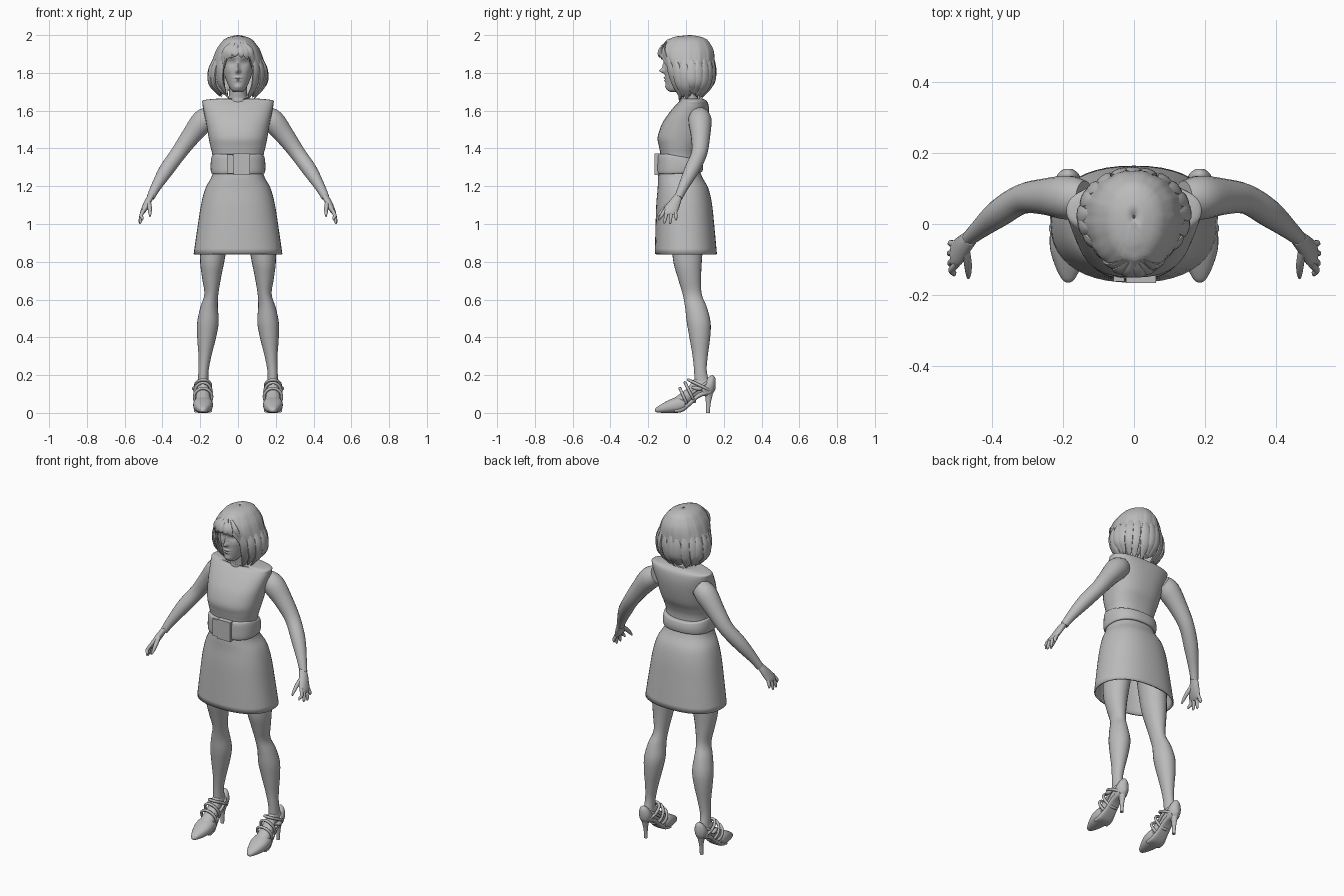
import bpy, math, random
from mathutils import Vector

random.seed(4)
grey = bpy.data.materials.new("plain_grey")
grey.diffuse_color = (0.5, 0.5, 0.5, 1)


def make(name, verts, faces, mirror=False, thick=0, angle=50):
    me = bpy.data.meshes.new(name)
    me.from_pydata([tuple(v) for v in verts], [], faces)
    me.materials.append(grey)
    ob = bpy.data.objects.new(name, me)
    bpy.context.collection.objects.link(ob)
    bpy.ops.object.select_all(action='DESELECT')
    ob.select_set(True)
    bpy.context.view_layer.objects.active = ob
    bpy.ops.object.mode_set(mode='EDIT')
    bpy.ops.mesh.select_all(action='SELECT')
    bpy.ops.mesh.normals_make_consistent(inside=False)
    bpy.ops.object.mode_set(mode='OBJECT')
    bpy.ops.object.shade_smooth_by_angle(angle=math.radians(angle))
    if thick:
        s = ob.modifiers.new("thickness", 'SOLIDIFY')
        s.thickness, s.offset = thick, -1
    if mirror:
        ob.modifiers.new("mirror", 'MIRROR')
    return ob


def smooth_rows(rows, sub):
    """Catmull-Rom interpolation through rows of numbers."""
    out = []
    for i in range(len(rows) - 1):
        a, b, c, d = (rows[max(i - 1, 0)], rows[i], rows[i + 1], rows[min(i + 2, len(rows) - 1)])
        for k in range(sub):
            t = k / sub
            out.append([0.5 * (2 * q + (r - p) * t + (2 * p - 5 * q + 4 * r - s) * t * t
                               + (3 * q - p - 3 * r + s) * t ** 3) for p, q, r, s in zip(a, b, c, d)])
    return out + [list(rows[-1])]


def skin(rings, caps=True, loop=False):
    n, m = len(rings[0]), len(rings)
    verts = [v for r in rings for v in r]
    faces = [(i * n + j, i * n + (j + 1) % n, (i + 1) % m * n + (j + 1) % n, (i + 1) % m * n + j)
             for i in range(m if loop else m - 1) for j in range(n)]
    if caps and not loop:
        faces += [tuple(range(n)), tuple(range((m - 1) * n, m * n))]
    return verts, faces


def loft(name, rows, axis='z', sides=28, p=2.0, sub=4, caps=True, bend=None, **kw):
    """Rows: position, low side, high side, half width, centre x."""
    rings = []
    for pos, lo, hi, hx, *cx in smooth_rows(rows, sub):
        ring = []
        for j in range(sides):
            a = 2 * math.pi * j / sides
            c, s = math.cos(a), math.sin(a)
            x = math.copysign(abs(c) ** (2 / p), c) * hx + (cx[0] if cx else 0)
            h = (lo + hi) / 2 + math.copysign(abs(s) ** (2 / p), s) * (hi - lo) / 2
            v = Vector((x, h, pos) if axis == 'z' else (x, pos, h))
            ring.append(bend(v) if bend else v)
        rings.append(ring)
    return make(name, *skin(rings, caps), **kw)


def tube(name, pts, sides=10, sub=4, loop=False, flat=1.0, **kw):
    """Round tube along x, y, z, radius points."""
    rows = pts if loop else smooth_rows(pts, sub)
    P, rings = [Vector(r[:3]) for r in rows], []
    for i, r in enumerate(rows):
        nxt = P[(i + 1) % len(P)] if loop else P[min(i + 1, len(P) - 1)]
        t = (nxt - P[i - 1 if loop else max(i - 1, 0)]).normalized()
        u = t.cross(Vector((0.31, 0.9, 0.3))).normalized()
        if flat != 1:                       # flattened locks lie against the head
            u = (P[i] - Vector((0, 0.02, P[i].z))).normalized()
            u = (u - t * u.dot(t)).normalized()
        w = t.cross(u)
        rings.append([P[i] + r[3] * (flat * u * math.cos(a) + w * math.sin(a))
                      for a in [2 * math.pi * k / sides for k in range(sides)]])
    return make(name, *skin(rings, True, loop), **kw)


# Dress bodice, with flat shoulders and a fitted waist
loft("bodice", [(1.27, -.135, .065, .13), (1.36, -.135, .062, .135), (1.41, -.143, .075, .146),
                (1.46, -.15, .098, .156), (1.53, -.127, .115, .168), (1.59, -.088, .122, .18),
                (1.635, -.05, .118, .188), (1.655, -.03, .105, .182), (1.664, -.038, .085, .1),
                (1.66, -.04, .075, .06)], p=2.4, sides=40, sub=5)

# Skirt, open at the hem
loft("skirt", [(1.31, -.138, .065, .128), (1.25, -.148, .085, .14), (1.19, -.15, .118, .172),
               (1.11, -.157, .137, .194), (1.0, -.161, .149, .212), (.84, -.165, .164, .235)],
     p=2.3, sides=44, caps=False, thick=.008)


# Belt, narrower at the back, and its buckle
def belt_bend(v):
    k = min(max((v.y + .1) / .18, 0), 1)
    return Vector((v.x, v.y, 1.318 - .012 * k + (v.z - 1.318) * (1 - .4 * k)))


loft("belt", [(1.265, -.14, .06, .125), (1.265, -.152, .082, .139), (1.28, -.157, .088, .144),
              (1.318, -.157, .09, .145), (1.355, -.156, .086, .142), (1.37, -.15, .08, .136),
              (1.37, -.135, .06, .12)], p=2.4, sides=44, bend=belt_bend, angle=65)


def plate(name, cx, cz, w, h, y, d):
    verts = [(cx + sx * w / 2, yy, cz + sz * h / 2) for yy in (y, y + d)
             for sx, sz in ((-1, -1), (1, -1), (1, 1), (-1, 1))]
    make(name, verts, [(0, 1, 2, 3), (4, 5, 6, 7)] + [(i, (i + 1) % 4, (i + 1) % 4 + 4, i + 4) for i in range(4)],
         angle=30)


plate("belt_buckle", .02, 1.317, .085, .115, -.166, .03)
plate("belt_tab", -.042, 1.317, .03, .10, -.162, .03)

# Neck
loft("neck", [(1.6, -.04, .08, .07), (1.66, -.038, .066, .053), (1.7, -.045, .06, .047), (1.78, -.055, .06, .048)])

# Head, with the face pushed in and out around its features: x, z, spread x, spread z, depth
BUMPS = [(0, 1.81, .011, .011, .026), (0, 1.832, .008, .022, .013), (.033, 1.853, .018, .012, -.010),
         (.033, 1.853, .010, .005, .006), (.03, 1.882, .022, .007, .005), (0, 1.774, .018, .005, .008),
         (0, 1.759, .015, .005, .007), (0, 1.767, .02, .002, -.004), (0, 1.725, .02, .012, .006),
         (.05, 1.815, .018, .018, .004)]


def face_bend(v):
    if v.y < -.03:
        for x, z, sx, sz, d in BUMPS:
            v.y -= d * math.exp(-((abs(v.x) - x) / sx) ** 2 - ((v.z - z) / sz) ** 2)
    return v


loft("head", [(1.698, -.08, -.03, .02), (1.708, -.098, -.01, .034), (1.73, -.105, .025, .049),
              (1.765, -.110, .055, .064), (1.8, -.112, .08, .076), (1.85, -.114, .1, .083),
              (1.9, -.122, .11, .084), (1.945, -.1, .1, .07), (1.975, -.05, .06, .03)],
     sides=72, sub=8, bend=face_bend)

# Hair: height, side radius, front y, back y
HAIR = [(2.0, .004, .015, .025), (1.993, .045, -.055, .08), (1.975, .078, -.1, .115), (1.93, .112, -.138, .143),
        (1.9, .124, -.148, .15), (1.87, .134, -.143, .152), (1.8, .153, -.10, .15), (1.75, .148, -.075, .142),
        (1.7, .118, -.055, .11), (1.65, .08, -.035, .075)]


def hair_point(a, z, out=1.0):
    """Angle 0 faces front."""
    for u, v in zip(HAIR, HAIR[1:]):
        if z >= v[0]:
            break
    t = min(max((u[0] - z) / (u[0] - v[0]), 0), 1)
    rx, yf, yb = [u[k] + (v[k] - u[k]) * t for k in (1, 2, 3)]
    c = math.cos(a)
    return Vector((rx * math.sin(a) * out, .02 + out * ((yf - .02) * c if c > 0 else (.02 - yb) * c), z))


COLS, ROWS = 96, 18
rings = []
for i in range(ROWS):
    s = i / (ROWS - 1)
    ring = []
    for j in range(COLS):
        a = 2 * math.pi * j / COLS
        d = abs(math.degrees(a) - 360 * (a > math.pi))
        k = min(max((d - 27) / 14, 0), 1)
        fringe = 1.893 + .014 * math.sin(7 * a + .6)
        bob = 1.69 + .012 * math.sin(11 * a) + .008 * math.sin(23 * a)
        z = 2 - (2 - fringe - (bob - fringe) * k * k * (3 - 2 * k)) * s ** 1.5
        ring.append(hair_point(a, z, 1 + s * (.02 * math.sin(13 * a + 2 * s) + .012 * math.sin(29 * a))))
    rings.append(ring)
make("hair", *skin(rings, False), thick=.012)

# Loose locks around the bob, and a parted fringe
for n in range(17):
    a = math.radians(42 + n * 276 / 16)
    tip, turn = random.uniform(1.655, 1.69), random.uniform(-.12, .12)
    pts = [(*hair_point(a + turn * t, 1.88 + (tip - 1.88) * t, .96 + .05 * math.sin(3 * t)), r)
           for t, r in ((0, .008), (.3, .026), (.65, .027), (.88, .015), (1, .002))]
    tube("hair_lock", pts, flat=.4)
for deg, tip in ((-36, 1.84), (-22, 1.872), (-8, 1.885), (8, 1.88), (20, 1.872), (35, 1.84)):
    a = math.radians(deg)
    pts = [(*hair_point(a * k, z, .985), r)
           for k, z, r in ((.5, 1.965, .004), (.8, 1.93, .018), (1, 1.9, .018), (1.15, tip, .002))]
    tube("fringe_lock", pts, flat=.35)

# Arms and hands
tube("arm", [(.14, .072, 1.575, .05), (.185, .074, 1.545, .062), (.25, .077, 1.465, .051), (.315, .07, 1.375, .042),
             (.38, .03, 1.285, .039), (.435, -.015, 1.195, .027), (.463, -.04, 1.14, .021)],
     sides=20, mirror=True)
loft("palm", [(1.16, -.057, -.018, .017, .455), (1.125, -.085, -.025, .02, .474), (1.09, -.113, -.035, .019, .49),
              (1.065, -.123, -.045, .015, .503), (1.05, -.118, -.05, .008, .51)], sides=16, mirror=True)
for y, ty, tx, tz in ((-.112, -.145, .507, 1.02), (-.094, -.117, .517, 1.003), (-.075, -.085, .519, 1.0),
                      (-.057, -.052, .516, 1.02)):
    tube("finger", [(.498, y, 1.075, .010), (.513, (y + ty) / 2, 1.045, .0095),
                    (tx, ty * .8 + y * .2, tz + .012, .008), (tx - .001, ty, tz, .003)], sides=8, mirror=True)
tube("thumb", [(.475, -.07, 1.12, .013), (.468, -.105, 1.09, .012), (.466, -.135, 1.06, .009),
               (.466, -.152, 1.04, .004)], sides=8, mirror=True)

# Legs and feet
loft("leg", [(1.02, -.08, .1, .08, .115), (.82, -.07, .085, .066, .135), (.72, -.045, .08, .051, .14),
             (.63, -.018, .083, .037, .141), (.56, -.005, .11, .046, .153), (.48, .004, .13, .057, .159),
             (.4, .018, .128, .05, .166), (.3, .035, .115, .034, .175), (.22, .043, .11, .027, .183),
             (.14, .045, .13, .028, .185)], sides=24, mirror=True)
loft("foot", [(-.09, .02, .06, .034, .185), (-.04, .02, .095, .041, .185), (.01, .045, .135, .037, .185),
              (.05, .075, .185, .031, .185), (.1, .1, .19, .03, .185), (.135, .12, .17, .018, .185)],
     axis='y', sides=20, mirror=True)

# Pointed shoes: toe, arched sole, heel cup, heel and straps
loft("shoe_toe", [(-.165, .008, .018, .004, .185), (-.155, .003, .03, .018, .185), (-.12, 0, .052, .036, .185),
                  (-.075, 0, .075, .05, .185), (-.035, .002, .085, .052, .185), (-.005, .02, .07, .046, .185)],
     axis='y', p=2.4, mirror=True)
loft("shoe_sole", [(-.06, 0, .02, .048, .185), (-.02, .005, .035, .046, .185), (.02, .035, .065, .037, .185),
                   (.07, .08, .108, .032, .185), (.13, .1, .13, .028, .185)], axis='y', p=3, mirror=True)
loft("heel_cup", [(.09, .09, .15, .033, .185), (.115, .088, .185, .036, .185), (.14, .1, .2, .03, .185),
                  (.155, .125, .185, .012, .185)], axis='y', mirror=True)
loft("stiletto", [(.125, .085, .148, .028, .185), (.09, .1, .14, .017, .185), (.05, .105, .131, .011, .185),
                  (0, .106, .126, .010, .185)], sides=14, mirror=True)
for y, z, rx, ry, rz in ((-.012, .085, .047, .02, .045), (.02, .11, .044, .025, .05),
                         (.075, .145, .04, .062, .03), (.06, .125, .039, .06, -.042)):
    ring = [(.185 + rx * math.cos(a), y + ry * math.sin(a), z - rz * math.sin(a), .008)
            for a in [2 * math.pi * k / 28 for k in range(28)]]
    tube("shoe_strap", ring, sides=8, loop=True, mirror=True)
tube("strap_buckle", [(.226, .03, .135, .006), (.232, .06, .13, .012), (.23, .085, .125, .006)], sides=8, mirror=True)
